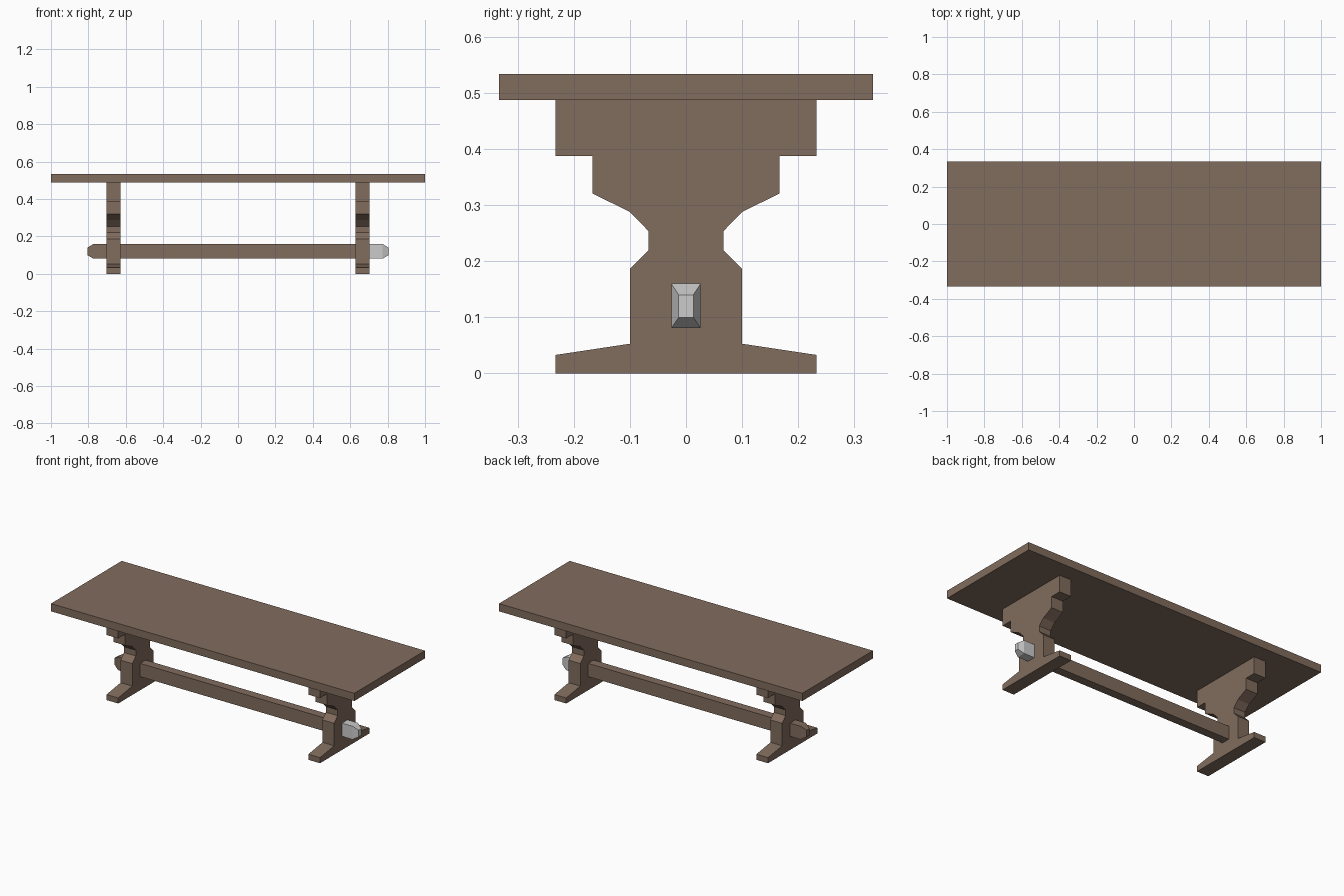
import bpy, bmesh

if "Cube" in bpy.data.objects:
    bpy.data.objects.remove(bpy.data.objects["Cube"])


def material(name, rgb):
    m = bpy.data.materials.new(name)
    m.diffuse_color = (*rgb, 1)
    m.use_nodes = True
    m.node_tree.nodes["Principled BSDF"].inputs["Base Color"].default_value = m.diffuse_color
    return m


wood = material("brown_wood", (0.22, 0.15, 0.11))
grey = material("light_grey", (0.6, 0.6, 0.6))


def loft(name, sections, mat):
    """Join matching (x, [(y, z), ...]) sections into a closed solid."""
    bm = bmesh.new()
    rings = [[bm.verts.new((x, y, z)) for y, z in pts] for x, pts in sections]
    n = len(rings[0])
    for a, b in zip(rings, rings[1:]):
        for i in range(n):
            j = (i + 1) % n
            bm.faces.new((a[i], a[j], b[j], b[i]))
    bm.faces.new(rings[0])
    bm.faces.new(rings[-1])
    bmesh.ops.recalc_face_normals(bm, faces=bm.faces)
    me = bpy.data.meshes.new(name)
    bm.to_mesh(me)
    bm.free()
    me.materials.append(mat)
    ob = bpy.data.objects.new(name, me)
    bpy.context.collection.objects.link(ob)
    return ob


def rect(hy, z0, z1):
    return [(-hy, z0), (hy, z0), (hy, z1), (-hy, z1)]


# Tabletop slab
top = rect(0.333, 0.488, 0.534)
loft("tabletop", [(-1, top), (1, top)], wood)

# Trestle end profile, mirrored across y
half = [(0.233, 0), (0.233, 0.033), (0.1, 0.053), (0.1, 0.187),
        (0.067, 0.22), (0.067, 0.254), (0.1, 0.288), (0.167, 0.321),
        (0.167, 0.388), (0.233, 0.388), (0.233, 0.488)]
profile = half + [(-y, z) for y, z in reversed(half)]

# Stretcher beam between the trestles
beam = rect(0.026, 0.081, 0.16)
tip = rect(0.013, 0.1, 0.14)
loft("stretcher", [(-0.628, beam), (0.628, beam)], wood)

# Trestles and chamfered tenon ends (the right end is grey)
for side, s, mat in (("left", -1, wood), ("right", 1, grey)):
    loft(side + "_trestle", [(s * 0.627, profile), (s * 0.704, profile)], wood)
    loft(side + "_tenon",
         [(s * 0.702, beam), (s * 0.773, beam), (s * 0.805, tip)], mat)
